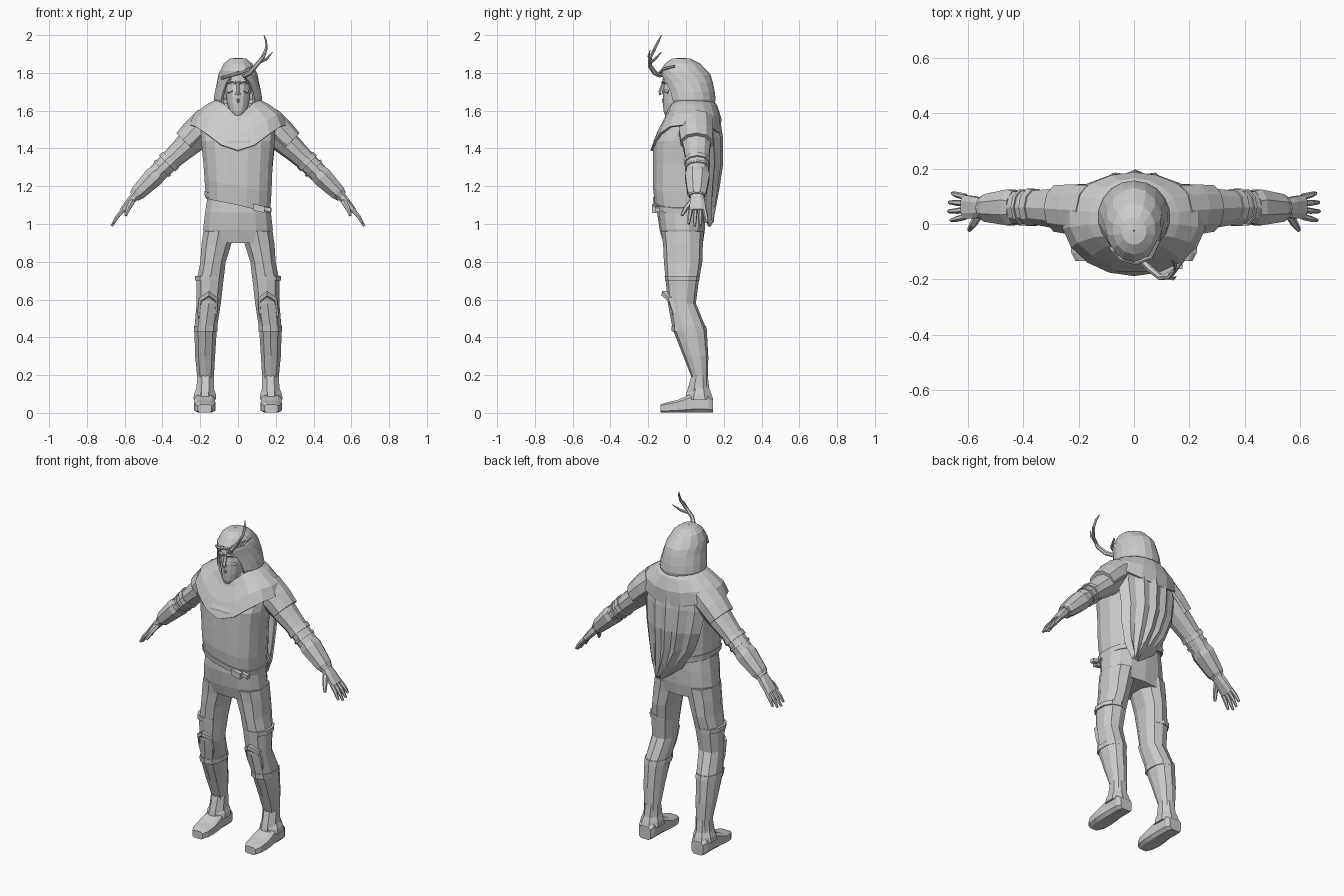
import bpy, bmesh, math
from mathutils import Vector

X, Y, Z = Vector((1, 0, 0)), Vector((0, 1, 0)), Vector((0, 0, 1))
DIAG = Vector((.7, 0, .71))


def finish(name, bm, mirror=False, thick=0):
    bmesh.ops.recalc_face_normals(bm, faces=bm.faces[:])
    me = bpy.data.meshes.new(name)
    bm.to_mesh(me)
    bm.free()
    ob = bpy.data.objects.new(name, me)
    bpy.context.collection.objects.link(ob)
    if thick:
        m = ob.modifiers.new("Solidify", 'SOLIDIFY')
        m.thickness = thick
    if mirror:
        m = ob.modifiers.new("Mirror", 'MIRROR')
        m.use_mirror_merge = False
    return ob


def skin(bm, rows, closed=True, caps=True):
    """Bridge equal-length rows of points with quads."""
    vs = [[bm.verts.new(p) for p in r] for r in rows]
    n = len(vs[0])
    for a, b in zip(vs, vs[1:]):
        for i in range(n if closed else n - 1):
            j = (i + 1) % n
            bm.faces.new((a[i], a[j], b[j], b[i]))
    if caps:
        bm.faces.new(vs[0])
        bm.faces.new(vs[-1])


def spow(v, e):
    return math.copysign(abs(v) ** e, v)


def loft(name, rings, n=10, u=X, v=Y, p=2.0, mirror=False, tilt=0, caps=True, thick=0):
    """rings: (x, y, z, radius_u, radius_v); p squares the section; tilt slopes z along x."""
    rows = []
    for x, y, z, ru, rv in rings:
        row = []
        for i in range(n):
            a = 2 * math.pi * (i + .5) / n
            q = Vector((x, y, z)) + u * ru * spow(math.cos(a), 2 / p) + v * rv * spow(math.sin(a), 2 / p)
            q.z += tilt * q.x * (1 if rings.index((x, y, z, ru, rv)) < 2 else 0)
            row.append(q)
        rows.append(row)
    bm = bmesh.new()
    skin(bm, rows, caps=caps)
    return finish(name, bm, mirror, thick)


def tube(name, pts, n=6, mirror=False):
    """pts: (x, y, z, radius) along a free path."""
    rows = []
    P = [Vector(q[:3]) for q in pts]
    for i, q in enumerate(pts):
        t = (P[min(i + 1, len(P) - 1)] - P[max(i - 1, 0)]).normalized()
        u = t.cross(Vector((.3, .9, .2))).normalized()
        w = t.cross(u)
        rows.append([P[i] + q[3] * (u * math.cos(k * 2 * math.pi / n) + w * math.sin(k * 2 * math.pi / n))
                     for k in range(n)])
    bm = bmesh.new()
    skin(bm, rows)
    return finish(name, bm, mirror)


def box(name, loc, size, tilt=0):
    bm = bmesh.new()
    bmesh.ops.create_cube(bm, size=1)
    for v in bm.verts:
        v.co = Vector(loc) + Vector([a * b for a, b in zip(v.co, size)])
        v.co.z += tilt * (v.co.x - loc[0])
    return finish(name, bm)


# torso with slanted hem, hips
loft("tunic", [(0, -.027, 1.10, .173, .138), (0, -.03, 1.2, .18, .147), (0, -.027, 1.32, .186, .15),
               (0, -.022, 1.44, .198, .153), (0, .005, 1.52, .2, .135), (0, .02, 1.6, .15, .1),
               (0, .02, 1.64, .07, .07)], 16, p=2.5, tilt=-.2)
loft("hips", [(0, -.015, .9, .17, .105), (0, -.02, .97, .188, .12), (0, -.025, 1.06, .178, .128),
              (0, -.025, 1.14, .165, .125)], 14, p=2.5)
# belt and buckle
loft("belt", [(0, -.028, 1.10, .178, .144), (0, -.028, 1.13, .181, .148)], 16, p=2.5, tilt=-.25)
box("buckle", (.11, -.168, 1.083), (.06, .025, .035), -.2)
box("buckle_tongue", (.155, -.15, 1.078), (.04, .025, .022), -.2)

# legs, knee straps
loft("leg", [(.102, -.018, .96, .085, .112), (.115, -.016, .89, .082, .105), (.132, -.015, .8, .07, .102),
             (.148, -.02, .7, .074, .088), (.155, -.022, .58, .067, .074), (.172, .02, .44, .062, .09),
             (.174, .052, .3, .055, .066), (.172, .073, .19, .046, .044), (.175, .068, .08, .046, .05)],
     10, p=2.3, mirror=True)
loft("upper_knee_strap", [(.153, -.02, .7, .078, .091), (.153, -.02, .725, .078, .093)], 10, p=2.3, mirror=True)
loft("lower_knee_strap", [(.171, .018, .43, .066, .093), (.171, .014, .46, .066, .092)], 10, p=2.3, mirror=True)

# knee pads: raised shield plates
shield = [(0, .645), (.05, .61), (.052, .53), (.035, .445), (0, .425), (-.035, .445), (-.052, .53), (-.05, .61)]
rows = []
for scale, lift in ((1, .04), (1, -.012), (.78, -.014), (.72, -.004)):
    rows.append([Vector((.156 + (.62 - z) * .07 + x * scale,
                         -.108 + (.62 - z) * .3 + lift + abs(x) * .45,
                         .535 + (z - .535) * scale)) for x, z in shield])
bm = bmesh.new()
skin(bm, rows)
finish("knee_pad", bm, True)

# boots
loft("boot", [(.176, -.134, .023, .036, .023), (.176, -.105, .028, .052, .028), (.176, -.05, .034, .058, .034),
              (.176, .0, .045, .056, .045), (.176, .05, .055, .052, .055), (.176, .12, .05, .052, .05),
              (.176, .143, .04, .04, .04)], 8, X, Z, 4, True)
loft("boot_shaft", [(.175, .06, .05, .052, .075), (.174, .065, .11, .05, .066), (.172, .072, .2, .048, .046)],
     8, mirror=True)
loft("boot_cuff", [(.176, .07, .07, .066, .08), (.175, .07, .1, .062, .07), (.174, .072, .13, .05, .054)],
     8, mirror=True)

# arms
loft("arm", [(.15, .05, 1.53, .09, .085), (.25, .055, 1.435, .08, .07), (.31, .058, 1.38, .07, .06),
             (.37, .06, 1.325, .062, .053), (.46, .06, 1.235, .06, .05), (.55, .058, 1.145, .042, .032)],
     10, Y, DIAG, mirror=True)
loft("shoulder_cap", [(.15, .05, 1.545, .095, .085), (.22, .053, 1.485, .094, .08), (.275, .056, 1.43, .088, .073)],
     10, Y, DIAG, mirror=True)
loft("elbow_band", [(.355, .06, 1.34, .069, .06), (.375, .06, 1.32, .071, .061)], 10, Y, DIAG, mirror=True)
loft("elbow_wrap", [(.395, .06, 1.3, .068, .058), (.405, .06, 1.29, .068, .058)], 10, Y, DIAG, mirror=True)
loft("bracer", [(.425, .06, 1.27, .064, .054), (.445, .06, 1.25, .07, .058), (.53, .058, 1.165, .054, .044),
                (.543, .058, 1.152, .046, .036)], 8, Y, DIAG, mirror=True)

# hands
loft("palm", [(.54, .058, 1.155, .034, .026), (.575, .06, 1.115, .042, .022), (.615, .062, 1.068, .046, .016)],
     8, Y, DIAG, 2.6, True)
for i, (dy, length) in enumerate(((-.036, .9), (-.012, 1.05), (.012, 1), (.036, .82))):
    y = .062 + dy
    tube("finger_%d" % (i + 1), [(.608, y, 1.076, .012), (.638, y + dy * .2, 1.04, .011),
                                 (.61 + .056 * length, y + dy * .35, 1.072 - .079 * length, .007)], 6, True)
tube("thumb", [(.56, .035, 1.12, .017), (.58, .0, 1.085, .014), (.595, -.022, 1.045, .008)], 6, True)

# mantle over the shoulders, pointed in front: (rx, front, back, z side, z front, z back)
rows = []
for rx, yf, yb, zs, zf, zb in ((.085, .085, .1, 1.63, 1.585, 1.66), (.115, .105, .13, 1.66, 1.585, 1.665),
                               (.165, .115, .165, 1.635, 1.555, 1.63), (.235, .155, .187, 1.585, 1.48, 1.56),
                               (.262, .188, .185, 1.525, 1.39, 1.47)):
    row = []
    for i in range(18):
        a = 2 * math.pi * i / 18
        c = math.cos(a)
        y, ze = (-yf * c, zf) if c > 0 else (-yb * c, zb)
        row.append(Vector((rx * math.sin(a), y + .02 * (1 - abs(c)), zs + (ze - zs) * abs(c) ** 4)))
    rows.append(row)
bm = bmesh.new()
skin(bm, rows, caps=False)
finish("mantle", bm, thick=.012)

# cape: folded sheet tapering to an off-centre tip: (z, left, right, y)
rows = []
for k, (z, xl, xr, y) in enumerate(((1.6, -.17, .17, .168), (1.46, -.2, .2, .188), (1.32, -.175, .185, .19),
                                    (1.2, -.13, .175, .172), (1.09, -.05, .155, .155), (1.0, .07, .115, .138))):
    row = []
    for i in range(11):
        t = i / 10
        fold = .007 if i % 2 else -.007
        row.append(Vector((xl + (xr - xl) * t, y + fold - .08 * (2 * t - 1) ** 2 * (xr - xl) / .4,
                           z + (fold * 2 if k > 3 else 0))))
    rows.append(row)
bm = bmesh.new()
skin(bm, rows, closed=False, caps=False)
finish("cape", bm, thick=.01)

# head and face
loft("neck", [(0, 0, 1.52, .06, .06), (0, -.015, 1.66, .055, .06)], 10)
loft("head", [(0, -.085, 1.575, .026, .026), (0, -.067, 1.597, .044, .052), (0, -.045, 1.64, .06, .077),
              (0, -.03, 1.7, .068, .093), (0, -.025, 1.735, .068, .092), (0, -.025, 1.76, .07, .1),
              (0, -.02, 1.81, .065, .095), (0, -.02, 1.85, .035, .05)], 14, p=2.2)
tube("nose", [(0, -.118, 1.748, .009), (0, -.134, 1.7, .012), (0, -.128, 1.686, .014)], 5)
tube("brow", [(.012, -.124, 1.75, .008), (.035, -.118, 1.757, .009), (.056, -.095, 1.748, .006)], 5, True)
tube("cheek", [(.028, -.112, 1.705, .008), (.05, -.09, 1.7, .012)], 5, True)
for name, z in (("upper_lip", 1.658), ("lower_lip", 1.648)):
    tube(name, [(-.024, -.105, z, .003), (0, -.121, z, .007), (.024, -.105, z, .003)], 5)

# hood: horizontal arcs open at the face: (z, y centre, rx, ry, opening angle from back)
rows = []
for z, cy, rx, ry, deg in ((1.59, .03, .095, .115, 132), (1.66, .025, .13, .132, 137), (1.70, .02, .124, .132, 140),
                           (1.75, .008, .112, .134, 147), (1.79, -.003, .104, .133, 163),
                           (1.81, -.012, .098, .125, 180), (1.85, -.018, .077, .092, 180),
                           (1.875, -.025, .045, .05, 180), (1.88, -.025, .003, .003, 180)):
    row = []
    for i in range(15):
        a = math.radians(deg) * (i / 7 - 1)
        row.append(Vector((rx * math.sin(a), cy + ry * math.cos(a), z)))
    rows.append(row)
bm = bmesh.new()
skin(bm, rows, closed=False, caps=False)
bmesh.ops.remove_doubles(bm, verts=bm.verts[:], dist=.0005)
finish("hood", bm, thick=.012)

# slanted headband and the single antler
tube("headband", [(-.085, -.085, 1.772, .008), (-.045, -.127, 1.785, .008), (.01, -.14, 1.8, .009),
                  (.06, -.12, 1.82, .008), (.09, -.06, 1.835, .006)], 6)
tube("antler", [(.03, -.135, 1.785, .012), (.062, -.165, 1.8, .013), (.095, -.192, 1.838, .012),
                (.13, -.19, 1.88, .01), (.15, -.165, 1.93, .008), (.148, -.145, 1.97, .006), (.137, -.13, 2.0, .002)], 6)
tube("antler_outer_tine", [(.11, -.19, 1.855, .009), (.15, -.165, 1.872, .007), (.183, -.13, 1.91, .002)], 6)
tube("antler_front_tine", [(.125, -.19, 1.872, .009), (.14, -.198, 1.89, .006), (.152, -.19, 1.92, .002)], 6)
